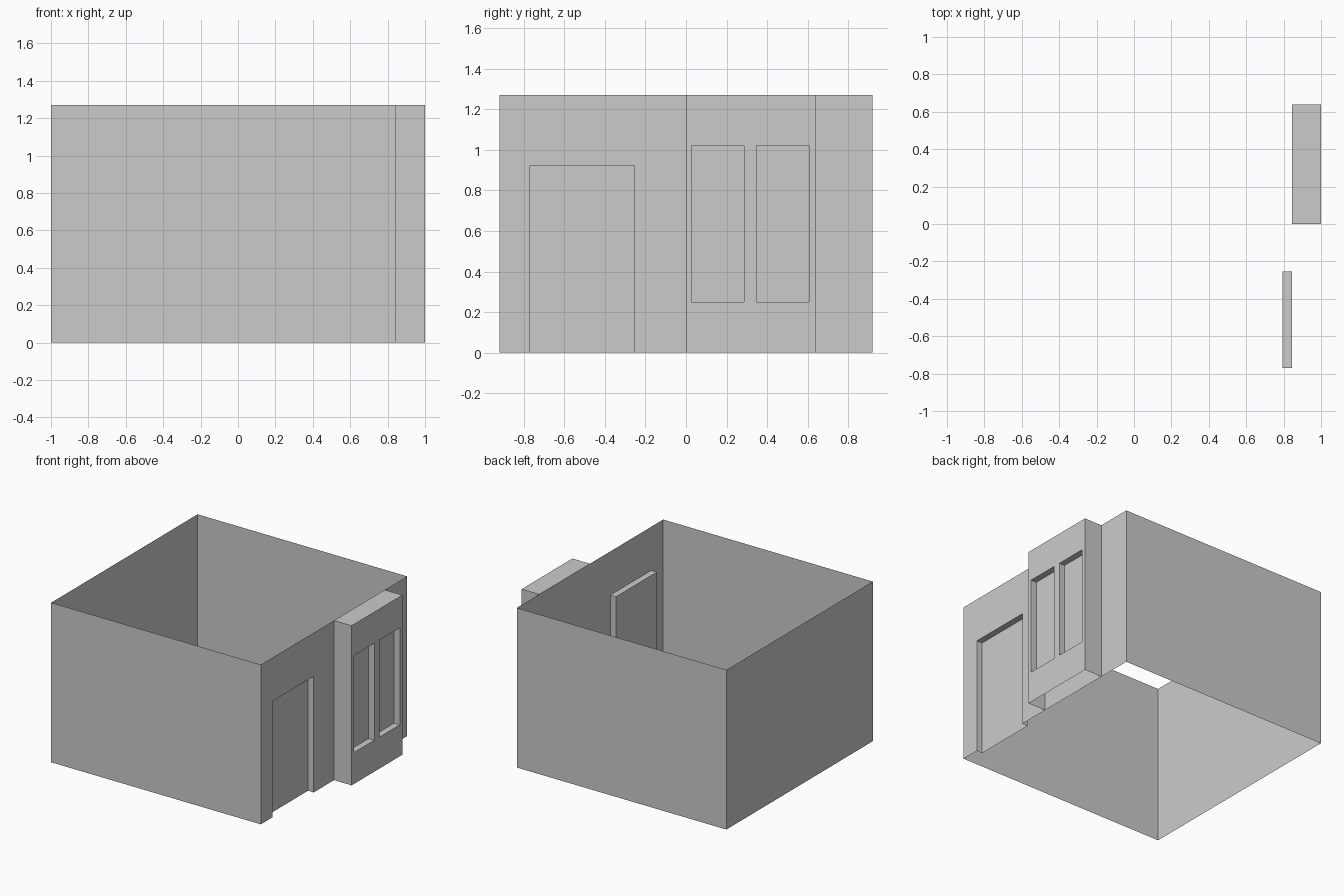
import bpy
import bmesh

if "Cube" in bpy.data.objects:
    bpy.data.objects.remove(bpy.data.objects["Cube"])

H = 1.27                 # wall height
X0, X1, X2 = -1.0, 0.845, 1.0   # left wall, right wall, bay front
Y = 0.92                 # half depth of the room
BAY = (0.0, 0.638)       # bay extent in y
DEPTH = 0.05             # recess depth of door and windows


def finish(name, bm):
    bmesh.ops.remove_doubles(bm, verts=bm.verts, dist=1e-5)
    mesh = bpy.data.meshes.new(name)
    bm.to_mesh(mesh)
    bm.free()
    ob = bpy.data.objects.new(name, mesh)
    bpy.context.collection.objects.link(ob)
    return ob


def quad(bm, pts):
    bm.faces.new([bm.verts.new(p) for p in pts])


def sheet(name, path):
    """Upright thin walls along a plan path."""
    bm = bmesh.new()
    for (ax, ay), (bx, by) in zip(path, path[1:]):
        quad(bm, [(ax, ay, 0), (bx, by, 0), (bx, by, H), (ax, ay, H)])
    return finish(name, bm)


def recessed_wall(name, x, y0, y1, openings):
    """Sheet facing +x whose rectangular openings are pushed inwards."""
    ys = sorted({y0, y1, *[v for o in openings for v in o[:2]]})
    zs = sorted({0.0, H, *[v for o in openings for v in o[2:]]})
    bm = bmesh.new()
    for a, b in zip(ys, ys[1:]):
        for c, d in zip(zs, zs[1:]):
            ring = [(a, c), (b, c), (b, d), (a, d)]
            hole = (a, b, c, d) in openings
            xx = x - DEPTH if hole else x
            quad(bm, [(xx, p, q) for p, q in ring])
            if not hole:
                continue
            # reveals around the opening, none along the ground
            for (p, q), (r, s) in zip(ring, ring[1:] + ring[:1]):
                if q > 0 or s > 0:
                    quad(bm, [(x, p, q), (x, r, s), (xx, r, s), (xx, p, q)])
    return finish(name, bm)


# Back, left and front walls of the open room
sheet("room_walls", [(X1, Y), (X0, Y), (X0, -Y), (X1, -Y)])

# Right wall with the door recess
recessed_wall("door_wall", X1, -Y, Y, [(-0.77, -0.255, 0.0, 0.923)])

# Bay front with two window recesses
recessed_wall("bay_window_front", X2, *BAY,
              [(0.028, 0.286, 0.25, 1.022), (0.348, 0.606, 0.25, 1.022)])

# Bay sides
sheet("bay_side_front", [(X1, BAY[0]), (X2, BAY[0])])
sheet("bay_side_back", [(X2, BAY[1]), (X1, BAY[1])])

# Bay roof
roof = bmesh.new()
quad(roof, [(X1, BAY[0], H), (X2, BAY[0], H), (X2, BAY[1], H), (X1, BAY[1], H)])
finish("bay_roof", roof)
